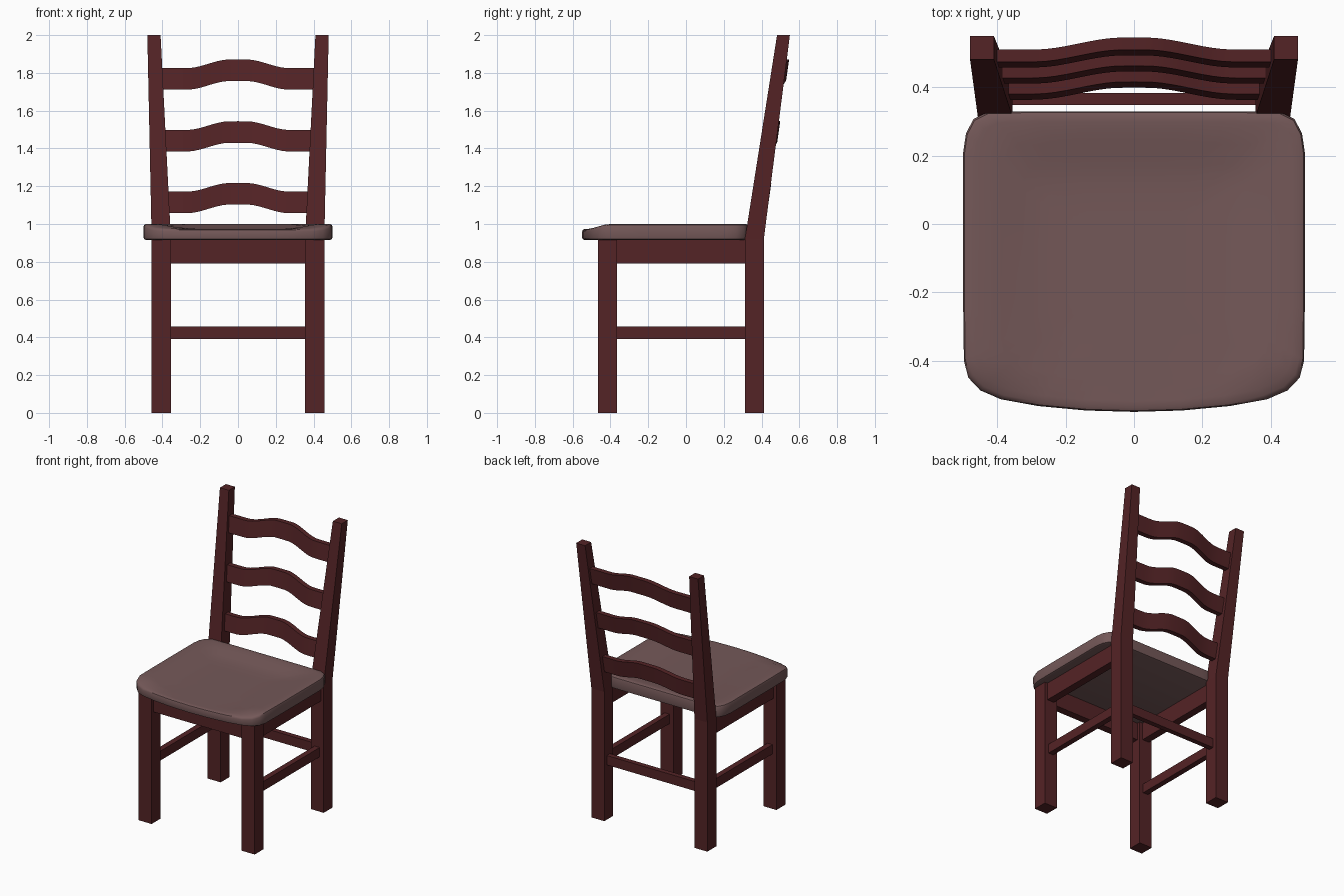
import bpy, bmesh, math

if "Cube" in bpy.data.objects:
    bpy.data.objects.remove(bpy.data.objects["Cube"])


def material(name, rgb):
    m = bpy.data.materials.new(name)
    m.diffuse_color = (*rgb, 1)
    m.use_nodes = True
    m.node_tree.nodes["Principled BSDF"].inputs["Base Color"].default_value = m.diffuse_color
    return m


WOOD = material("dark red wood", (0.088, 0.017, 0.019))
SEAT = material("dusty brown seat", (0.175, 0.098, 0.098))


def loft(name, rings, mat, smooth=None):
    """Skin a list of closed rings and cap both ends."""
    bm = bmesh.new()
    vr = [[bm.verts.new(p) for p in r] for r in rings]
    n = len(rings[0])
    for a, b in zip(vr, vr[1:]):
        for i in range(n):
            j = (i + 1) % n
            bm.faces.new((a[i], a[j], b[j], b[i]))
    bm.faces.new(vr[0][::-1])
    bm.faces.new(vr[-1])
    bmesh.ops.recalc_face_normals(bm, faces=bm.faces)
    me = bpy.data.meshes.new(name)
    bm.to_mesh(me)
    bm.free()
    me.materials.append(mat)
    if smooth:
        me.polygons.foreach_set("use_smooth", [True] * len(me.polygons))
        me.set_sharp_from_angle(angle=math.radians(smooth))
    ob = bpy.data.objects.new(name, me)
    bpy.context.collection.objects.link(ob)
    return ob


def rect(x0, x1, y0, y1, z):
    return [(x0, y0, z), (x1, y0, z), (x1, y1, z), (x0, y1, z)]


def box(name, x0, x1, y0, y1, z0, z1):
    return loft(name, [rect(x0, x1, y0, y1, z0), rect(x0, x1, y0, y1, z1)], WOOD)


def ease(t):
    t = min(max(t, 0), 1)
    return t * t * (3 - 2 * t)


# Legs, side aprons and side stretchers, mirrored left and right
for s, side in ((1, "right"), (-1, "left")):
    box(f"front_leg_{side}", s * 0.355, s * 0.457, -0.465, -0.365, 0, 0.925)
    loft(f"back_post_{side}", [
        rect(s * 0.355, s * 0.457, 0.312, 0.412, 0),
        rect(s * 0.355, s * 0.457, 0.312, 0.412, 0.92),
        rect(s * 0.41, s * 0.48, 0.482, 0.55, 2.0)], WOOD)
    box(f"side_apron_{side}", s * 0.38, s * 0.435, -0.37, 0.32, 0.79, 0.925)
    box(f"side_stretcher_{side}", s * 0.385, s * 0.425, -0.37, 0.32, 0.39, 0.457)

# Front apron and back stretcher
box("front_apron", -0.36, 0.36, -0.443, -0.388, 0.79, 0.925)
box("back_stretcher", -0.36, 0.36, 0.348, 0.384, 0.39, 0.457)

# Seat: rounded outline with a dished top that dips at the front
half = [(0, -0.55), (0.14, -0.546), (0.28, -0.533), (0.39, -0.513), (0.45, -0.487),
        (0.485, -0.45), (0.498, -0.40), (0.5, -0.25), (0.5, -0.02), (0.5, 0.21),
        (0.492, 0.265), (0.47, 0.307), (0.43, 0.327), (0.3, 0.33), (0.15, 0.33)]
outline = half + [(0, 0.33)] + [(-x, y) for x, y in half[:0:-1]]
CY = -0.11


def top_z(x, y):
    dish = 0.027 * (1 - ease((abs(x) - 0.25) / 0.2)) * ease((0.31 - y) / 0.2)
    lip = 0.027 * ease((-0.40 - y) / 0.13)
    return 1.0 - max(dish, lip)


def seat_ring(scale, z=None, drop=0):
    pts = [(x * scale, CY + (y - CY) * scale) for x, y in outline]
    return [(x, y, top_z(x, y) - drop if z is None else z) for x, y in pts]


loft("seat", [seat_ring(0.97, 0.915), seat_ring(0.995, 0.92), seat_ring(1, 0.93),
              seat_ring(1, drop=0.014), seat_ring(0.992, drop=0.004)]
     + [seat_ring(k) for k in (0.972, 0.93, 0.87, 0.78, 0.65, 0.5, 0.3, 0.1)],
     SEAT, 40)

# Three wavy back slats that bow backward and follow the lean of the posts
for name, z0 in (("lower", 1.057), ("middle", 1.384), ("upper", 1.711)):
    end = 0.375 + 0.051 * (z0 + 0.06 - 0.92)
    xs = [0.055, 0.08, 0.11, 0.14, 0.17, 0.2, 0.23, 0.26, 0.3, end]
    rings = []
    for x in [-v for v in xs[::-1]] + [0] + xs:
        rise = 0.046 * (1 - ease((abs(x) - 0.045) / 0.225))
        bow = 0.029 * (1 - ease((abs(x) - 0.03) / 0.27))
        ring = []
        for z, dy in ((0, -0.018), (0, 0.018), (0.114, 0.018), (0.114, -0.018)):
            zz = z0 + z + rise
            ring.append((x, 0.362 + 0.144 * (zz - 0.92) + bow + dy, zz))
        rings.append(ring)
    loft(f"{name}_slat", rings, WOOD, 35)
